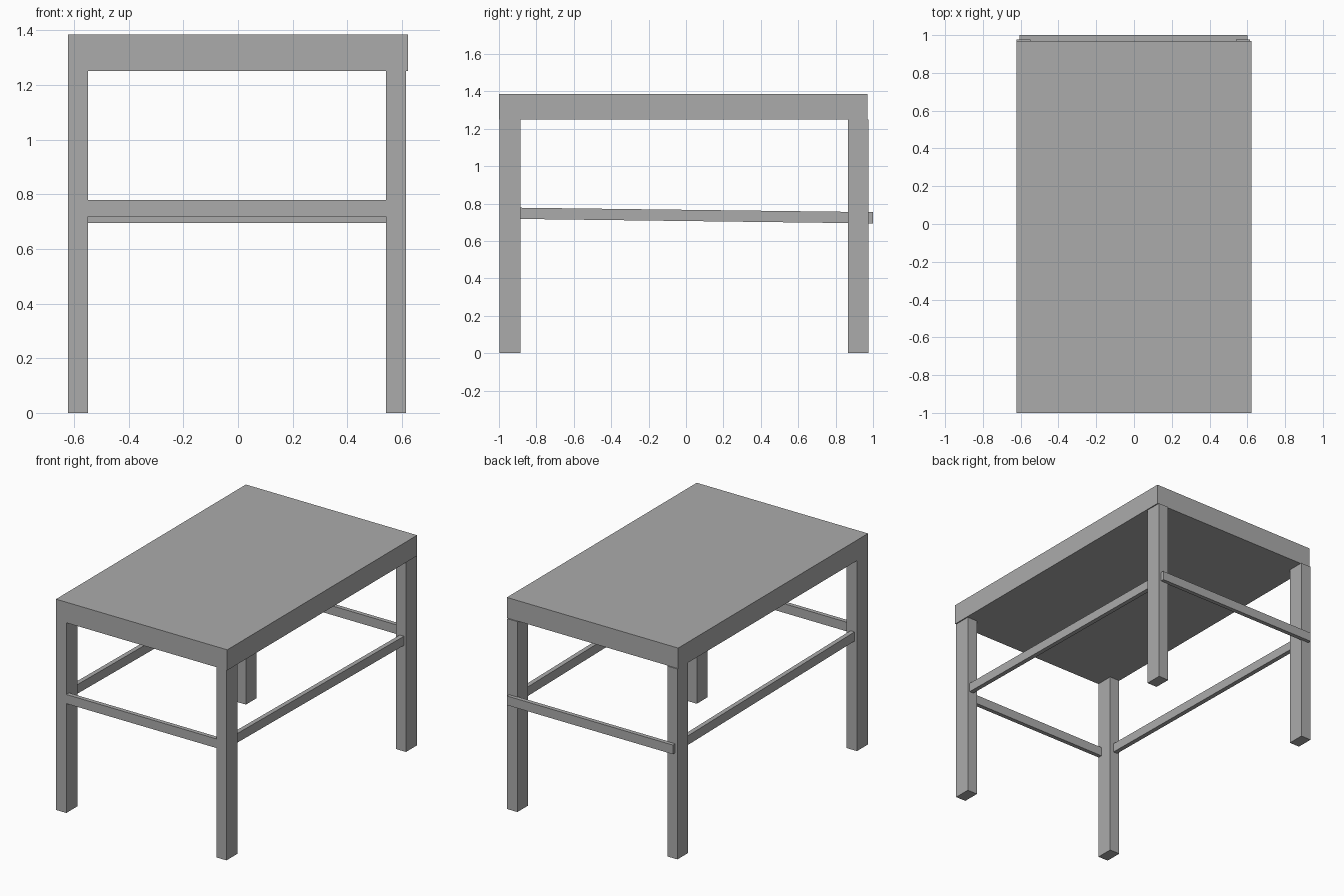
import bpy
import bmesh

cube = bpy.data.objects.get("Cube")
if cube:
    bpy.data.objects.remove(cube, do_unlink=True)

# Single plain grey finish
grey = bpy.data.materials.new("plain_grey")
grey.use_nodes = True
colour = (0.41, 0.41, 0.41, 1)
grey.diffuse_color = colour
grey.node_tree.nodes["Principled BSDF"].inputs["Base Color"].default_value = colour


def box(name, x, y, z, back_drop=0):
    """Box from (min, max) ranges; back_drop lowers its back end."""
    mesh = bpy.data.meshes.new(name)
    bm = bmesh.new()
    bmesh.ops.create_cube(bm, size=1)
    for v in bm.verts:
        at_back = v.co.y > 0
        v.co = [r[int(c > 0)] for r, c in zip((x, y, z), v.co)]
        if at_back:
            v.co.z -= back_drop
    bm.to_mesh(mesh)
    bm.free()
    mesh.materials.append(grey)
    obj = bpy.data.objects.new(name, mesh)
    bpy.context.collection.objects.link(obj)
    return obj


# Thick table top
box("table_top", (-0.622, 0.622), (-1, 0.97), (1.25, 1.385))

# Four legs
sides = {"right": (-0.622, -0.548), "left": (0.541, 0.615)}
ends = {"front": (-0.998, -0.885), "back": (0.865, 0.977)}
for side, x in sides.items():
    for end, y in ends.items():
        box(f"{end}_{side}_leg", x, y, (0, 1.25))

# Side rails, sloping gently down to the back
for side, x in {"right": (-0.605, -0.575), "left": (0.57, 0.6)}.items():
    box(f"{side}_rail", x, (-0.885, 0.865), (0.718, 0.778), back_drop=0.022)

# Front rail between the legs, back rail fixed outside them
box("front_rail", (-0.548, 0.541), (-0.998, -0.97), (0.718, 0.778))
box("back_rail", (-0.605, 0.6), (0.972, 1), (0.695, 0.755))
